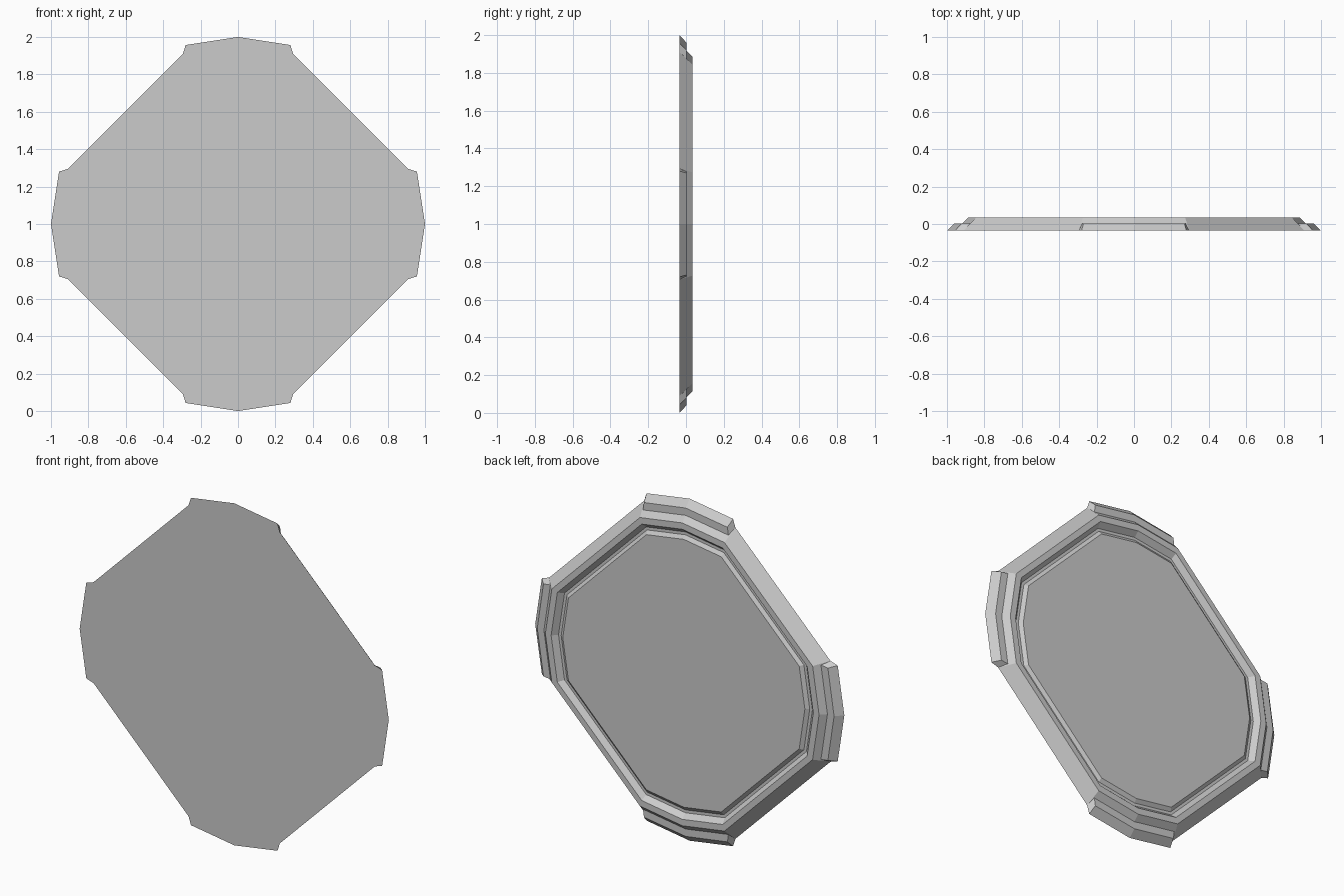
import bpy, bmesh, math
from mathutils import Matrix, Vector

if "Cube" in bpy.data.objects:
    bpy.data.objects.remove(bpy.data.objects["Cube"])


def loft(name, rings):
    """Skin matching closed rings of points and cap both ends."""
    bm = bmesh.new()
    loops = [[bm.verts.new(p) for p in ring] for ring in rings]
    n = len(loops[0])
    for a, b in zip(loops, loops[1:]):
        for i in range(n):
            j = (i + 1) % n
            bm.faces.new((a[i], a[j], b[j], b[i]))
    bm.faces.new(loops[0])
    bm.faces.new(loops[-1])
    bmesh.ops.recalc_face_normals(bm, faces=bm.faces)
    mesh = bpy.data.meshes.new(name)
    bm.to_mesh(mesh)
    bm.free()
    ob = bpy.data.objects.new(name, mesh)
    ob.location.z = 1.0
    bpy.context.collection.objects.link(ob)
    return ob


def turn(p, k):
    """Rotate a point by k quarter turns about the y axis."""
    return Matrix.Rotation(k * math.pi / 2, 3, 'Y') @ Vector(p)


# Plate: twelve-sided outline, stepped back with rim, groove and raised panel
FRONT = -0.035
quarter = [(-0.295, 0.91), (0, 0.955), (0.295, 0.91)]
outline = [turn((x, 0, z), k) for k in range(4) for x, z in quarter]
profile = [(1.0, FRONT), (0.927, 0.035), (0.888, 0.035),
           (0.86, 0.005), (0.842, 0.005), (0.82, 0.02)]
loft("plate", [[Vector((p.x * s, y, p.z * s)) for p in outline]
               for s, y in profile])

# Edge tabs: one bevelled lug on each of the four short sides
tab_front = [(-0.295, 0.91), (-0.28, 0.957), (0, 1.0),
             (0.28, 0.957), (0.295, 0.91), (0, 0.955)]
tab_back = [(-0.278, 0.865), (-0.27, 0.92), (0, 0.96),
            (0.27, 0.92), (0.278, 0.865), (0, 0.905)]
for k, side in enumerate(("top", "right", "bottom", "left")):
    loft("tab_" + side, [[turn((x, y, z), k) for x, z in pts]
                         for pts, y in ((tab_front, FRONT), (tab_back, 0.003))])
